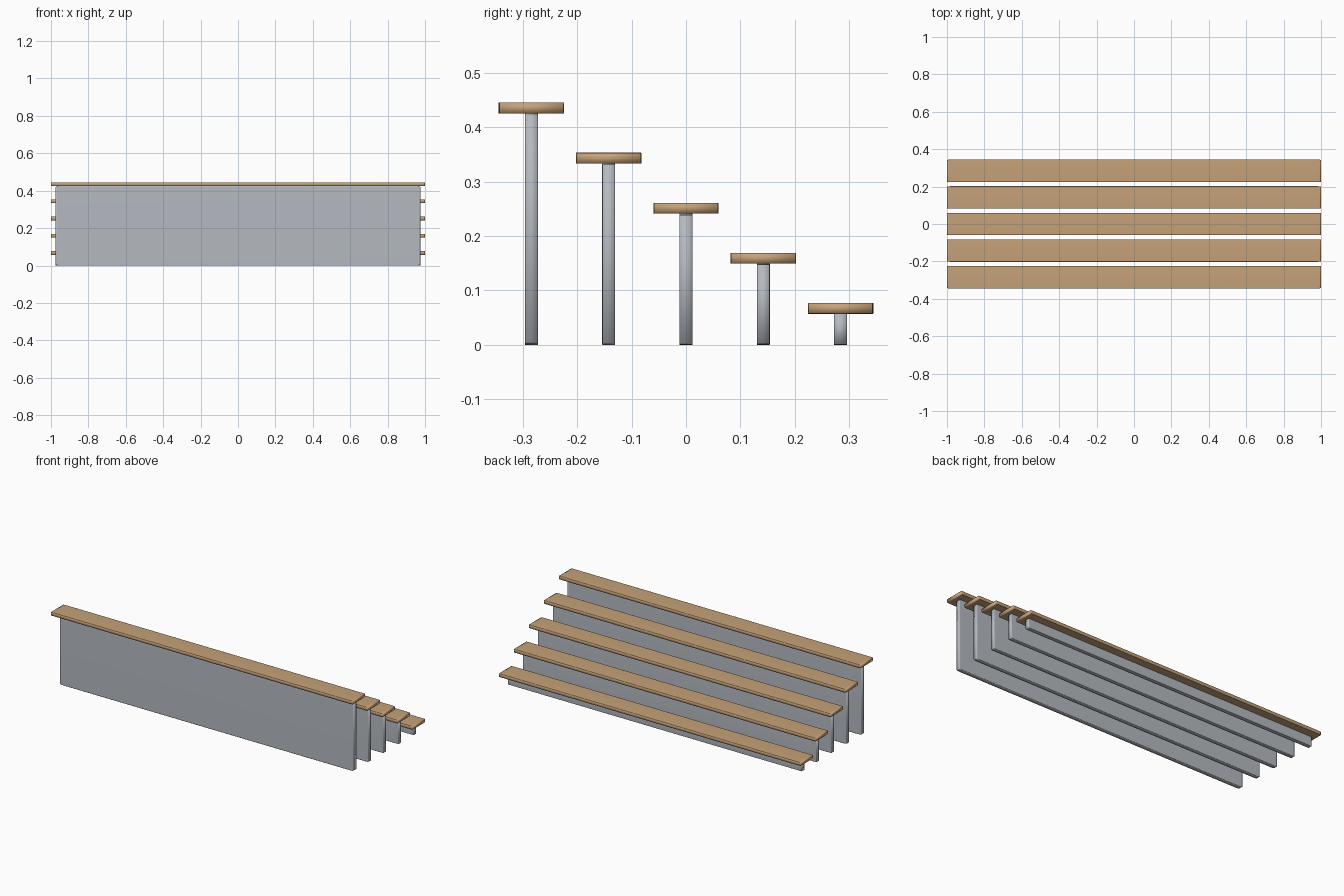
import bpy
import bmesh
from mathutils import Matrix

cube = bpy.data.objects.get("Cube")
if cube:
    bpy.data.objects.remove(cube, do_unlink=True)


def make_material(name, color):
    mat = bpy.data.materials.new(name)
    mat.use_nodes = True
    mat.diffuse_color = (*color, 1)
    mat.node_tree.nodes["Principled BSDF"].inputs["Base Color"].default_value = (*color, 1)
    return mat


wood = make_material("warm wood", (0.56, 0.36, 0.19))
metal = make_material("cool grey", (0.46, 0.49, 0.53))


def soft_slab(name, size, center, mat, bevel=0.012):
    """Unit cube with softened edges, stretched to the slab size."""
    bm = bmesh.new()
    bmesh.ops.create_cube(bm, size=1)
    bmesh.ops.bevel(bm, geom=bm.edges[:], offset=bevel, segments=2,
                    profile=0.5, affect='EDGES')
    bmesh.ops.transform(bm, matrix=Matrix.Diagonal((*size, 1)), verts=bm.verts)
    bmesh.ops.recalc_face_normals(bm, faces=bm.faces)
    for face in bm.faces:
        face.smooth = True
    mesh = bpy.data.meshes.new(name)
    bm.to_mesh(mesh)
    bm.free()
    mesh.materials.append(mat)
    obj = bpy.data.objects.new(name, mesh)
    obj.location = center
    bpy.context.collection.objects.link(obj)
    return obj


# Five steps, lowest at the back and tallest at the front
STEPS = 5
DEPTH, THICKNESS = 0.12, 0.02
for i in range(STEPS):
    y = 0.284 - 0.142 * i
    support = 0.057 + 0.092 * i
    soft_slab(f"support_panel_{i + 1}", (1.95, 0.024, support),
              (0, y, support / 2), metal)
    soft_slab(f"tread_{i + 1}", (2, DEPTH, THICKNESS),
              (0, y, support + THICKNESS / 2), wood)
